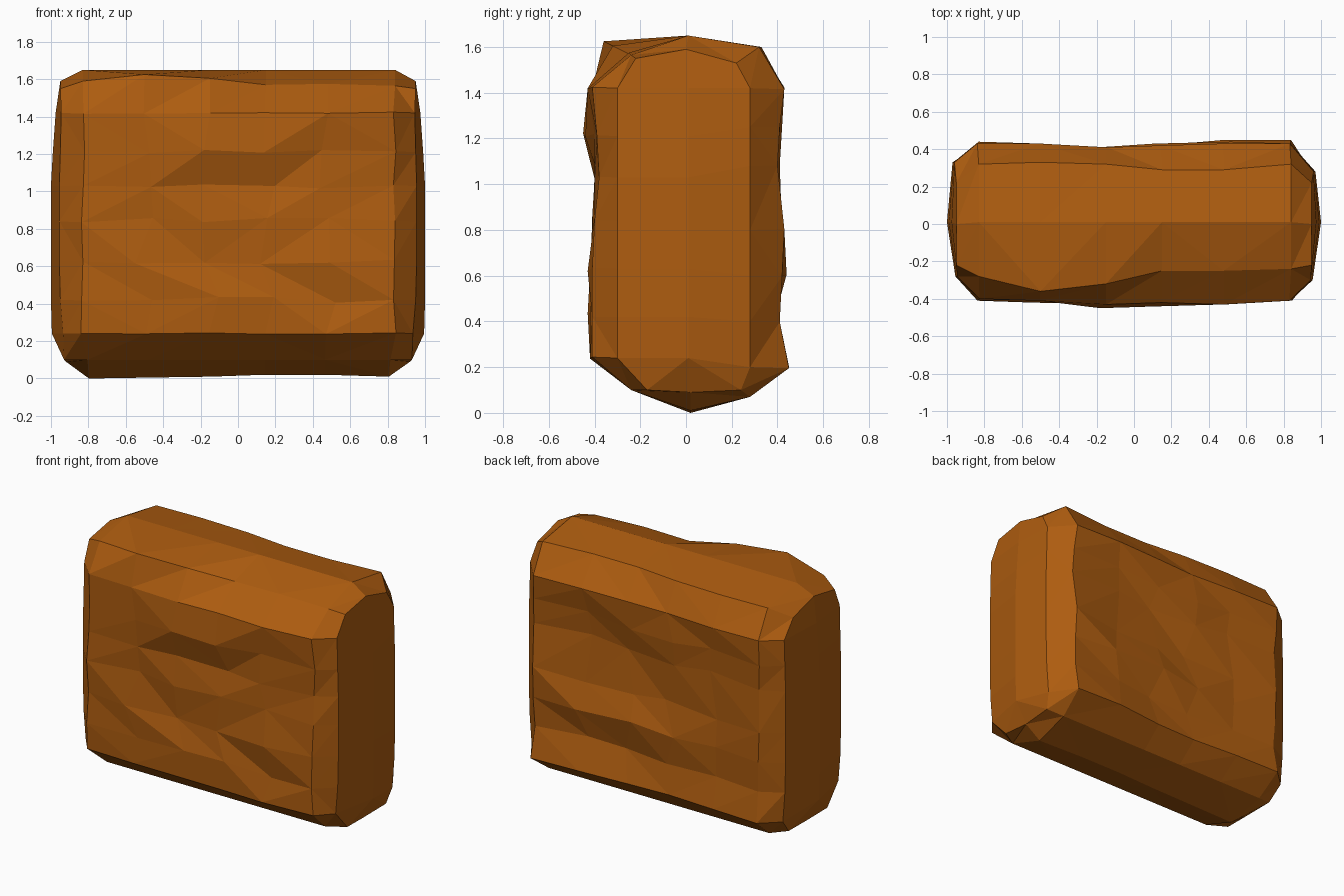
import bpy, bmesh, random

if "Cube" in bpy.data.objects:
    bpy.data.objects.remove(bpy.data.objects["Cube"])
random.seed(11)

stone = bpy.data.materials.new("burnt orange stone")
stone.use_nodes = True
stone.diffuse_color = (0.42, 0.108, 0.005, 1)
stone.node_tree.nodes["Principled BSDF"].inputs["Base Color"].default_value = stone.diffuse_color

# Columns along the block and heights of the rows on its broad faces
cols = [-0.83, -0.5, -0.15, 0.15, 0.48, 0.84]
front_z = [0.24, 0.42, 0.63, 0.84, 1.03, 1.21, 1.42]
back_z = [0.2, 0.4, 0.6, 0.8, 1.08, 1.25, 1.42]
ROWS = len(front_z)

# Depth of the broad faces, in hundredths, one string per row from the bottom
front = ["40 41 42 41 42 41", "41 41 43 42 39 41", "40 42 39 40 43 41", "41 39 41 41 40 40",
         "40 40 39 38 40 38", "40 41 45 44 40 39", "40 41 43 42 43 41"]
back = ["44 43 41 42 45 45", "41 39 38 37 39 41", "42 40 41 43 44 42", "42 39 37 38 39 43",
        "41 39 39 36 37 40", "42 40 41 40 39 41", "43 43 41 42 43 43"]
front = [[int(n) / 100 for n in row.split()] for row in front]
back = [[int(n) / 100 for n in row.split()] for row in back]

# Upper edges and underside along the columns
top_front = [0.28, 0.36, 0.32, 0.25, 0.25, 0.24]
top_front_z = [1.59, 1.625, 1.605, 1.57, 1.575, 1.565]
top_back = [0.32, 0.33, 0.32, 0.29, 0.29, 0.32]
under = [0, 0.005, 0.01, 0.02, 0.02, 0.01]


def wobble(i, r):
    """Small sideways shift, only inside a broad face."""
    inside = 0 < i < 5 and 0 < r < ROWS - 1
    return random.uniform(-0.05, 0.05) if inside else random.uniform(-0.01, 0.01)


def body_ring(i):
    """Closed section: underside, back, top, front."""
    x = cols[i]
    pts = [(x * 0.97, -0.24, 0.1), (x * 0.96, 0.02, under[i]), (x * 0.98, 0.28, 0.07)]
    pts += [(x + wobble(i, r), back[r][i], z + wobble(i, r) * 0.5) for r, z in enumerate(back_z)]
    pts += [(x, top_back[i], 1.6), (x, 0.01, 1.65), (x, -top_front[i], top_front_z[i])]
    pts += [(x + wobble(i, r), -front[r][i], front_z[r] + wobble(i, r) * 0.5)
            for r in reversed(range(ROWS))]
    return pts


def cap_ring(side, y_front, y_back):
    """Smaller section where the block meets its end."""
    bow = [0.95, 0.965, 0.97, 0.97, 0.97, 0.965, 0.96]
    pts = [(side * 0.93, -0.17, 0.1), (side * 0.92, 0.02, 0.09), (side * 0.93, 0.24, 0.1)]
    pts += [(side * bow[r], y_back, z) for r, z in enumerate(back_z)]
    pts += [(side * 0.95, 0.22, 1.53), (side * 0.95, 0, 1.59), (side * 0.95, -0.22, 1.55)]
    pts += [(side * (bow[r] - 0.015), y_front, front_z[r]) for r in reversed(range(ROWS))]
    return pts


bm = bmesh.new()
sections = [cap_ring(-1, -0.28, 0.33)] + [body_ring(i) for i in range(6)] + [cap_ring(1, -0.3, 0.28)]
rings = [[bm.verts.new(p) for p in s] for s in sections]
count = len(rings[0])

# Skin between sections, split into uneven triangles
for a, b in zip(rings, rings[1:]):
    for k in range(count):
        n = (k + 1) % count
        if random.random() < 0.5:
            bm.faces.new((a[k], a[n], b[n]))
            bm.faces.new((a[k], b[n], b[k]))
        else:
            bm.faces.new((a[k], a[n], b[k]))
            bm.faces.new((a[n], b[n], b[k]))

# Ends: a slightly bowed spine joined to the front and back edges
spine_x = [0.995, 1, 1, 1, 1, 0.99, 0.975]
for ring, side in ((rings[0], -1), (rings[-1], 1)):
    spine = [bm.verts.new((side * x, 0.01, z)) for x, z in zip(spine_x, front_z)]
    back_edge = ring[3:3 + ROWS]
    front_edge = ring[:-ROWS - 1:-1]
    for edge, low, high in ((back_edge, ring[2], ring[10]), (front_edge, ring[0], ring[12])):
        bm.faces.new((ring[1], low, spine[0]))
        bm.faces.new((low, edge[0], spine[0]))
        for r in range(ROWS - 1):
            bm.faces.new((edge[r], edge[r + 1], spine[r + 1], spine[r]))
        bm.faces.new((edge[-1], high, ring[11], spine[-1]))

bmesh.ops.recalc_face_normals(bm, faces=bm.faces)
mesh = bpy.data.meshes.new("stone_block")
bm.to_mesh(mesh)
bm.free()
mesh.materials.append(stone)
block = bpy.data.objects.new("stone_block", mesh)
bpy.context.collection.objects.link(block)
